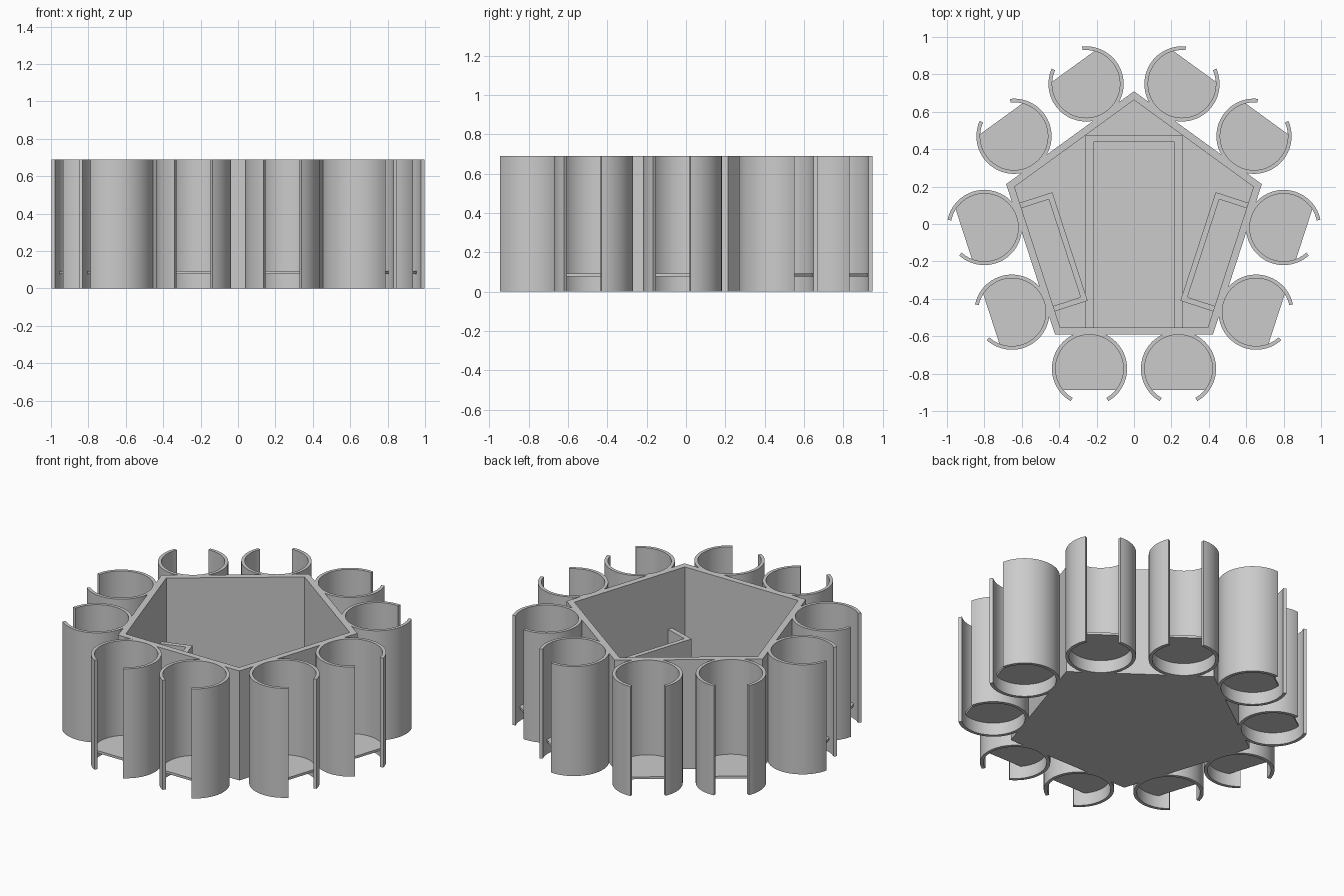
import bpy, bmesh
from math import sin, cos, pi, radians, sqrt

cube = bpy.data.objects.get("Cube")
if cube:
    bpy.data.objects.remove(cube)

grey = bpy.data.materials.new("plain_grey")
grey.use_nodes = True
colour = (0.6, 0.6, 0.6, 1)
grey.diffuse_color = colour
grey.node_tree.nodes["Principled BSDF"].inputs["Base Color"].default_value = colour

HEIGHT = 0.69
CENTRE_Y = -0.009
RADIUS = 0.7187
WALL = 0.038
FLOOR = 0.03
APOTHEM = RADIUS * cos(pi / 5) - WALL   # inner face distance
TURN = radians(72)


def add_object(name, bm, turn=0, smooth=False):
    bmesh.ops.recalc_face_normals(bm, faces=bm.faces)
    mesh = bpy.data.meshes.new(name)
    bm.to_mesh(mesh)
    bm.free()
    mesh.materials.append(grey)
    ob = bpy.data.objects.new(name, mesh)
    bpy.context.collection.objects.link(ob)
    ob.location.y = CENTRE_Y
    ob.rotation_euler.z = turn
    if smooth:
        bpy.ops.object.select_all(action='DESELECT')
        ob.select_set(True)
        bpy.context.view_layer.objects.active = ob
        bpy.ops.object.shade_smooth_by_angle(angle=radians(30))
    return ob


def ring(bm, points, z):
    return [bm.verts.new((x, y, z)) for x, y in points]


def bridge(bm, a, b, closed=True):
    n = len(a)
    for i in range(n if closed else n - 1):
        j = (i + 1) % n
        bm.faces.new((a[i], a[j], b[j], b[i]))


def open_wall(outer, inner, z0, z1):
    """Upright wall between two matching open paths."""
    bm = bmesh.new()
    loops = [ring(bm, outer, z0), ring(bm, outer, z1),
             ring(bm, inner, z1), ring(bm, inner, z0)]
    for i in range(4):
        bridge(bm, loops[i], loops[(i + 1) % 4], closed=False)
    for end in (0, -1):
        bm.faces.new([loop[end] for loop in loops])
    return bm


def slab(points, z0, z1):
    bm = bmesh.new()
    low, high = ring(bm, points, z0), ring(bm, points, z1)
    bridge(bm, low, high)
    bm.faces.new(low)
    bm.faces.new(high)
    return bm


def arc(cx, cy, r, start, end, steps):
    return [(cx + r * sin(start + (end - start) * i / steps),
             cy - r * cos(start + (end - start) * i / steps))
            for i in range(steps + 1)]


def pentagon(r):
    return [(r * sin(k * TURN), r * cos(k * TURN)) for k in range(5)]


# Five-sided basin with a solid floor
bm = bmesh.new()
outer, inner = pentagon(RADIUS), pentagon(RADIUS - WALL / cos(pi / 5))
loops = [ring(bm, outer, 0), ring(bm, outer, HEIGHT),
         ring(bm, inner, HEIGHT), ring(bm, inner, FLOOR)]
for a, b in zip(loops, loops[1:]):
    bridge(bm, a, b)
bm.faces.new(loops[0])
bm.faces.new(loops[3])
add_object("pentagon_basin", bm)

# Two open tubes with a trimmed shelf on every side
TUBE_R, BORE_R, TUBE_Y, GAP = 0.201, 0.181, -0.764, pi / 6
CHORD = 0.115
for k in range(5):
    for side, label in ((-1, "right"), (1, "left")):
        cx = side * 0.238
        paths = [arc(cx, TUBE_Y, r, GAP, 2 * pi - GAP, 60) for r in (TUBE_R, BORE_R)]
        add_object(f"tube_{k + 1}_{label}", open_wall(*paths, 0, HEIGHT),
                   k * TURN, True)
        cut = pi / 2 - (pi / 2 - sqrt(0) - 0.883)   # angle where the shelf is cut straight
        shelf = arc(cx, TUBE_Y, BORE_R + 0.001, cut, 2 * pi - cut, 48)
        add_object(f"shelf_{k + 1}_{label}", slab(shelf, 0.078, 0.093), k * TURN, True)


def bay(half, back, front, t, left_open_y):
    """Three-sided wall, open towards the side wall at left_open_y."""
    outer = [(-half, left_open_y), (-half, back), (half, back), (half, left_open_y)]
    h = half - t
    inner = [(-h, left_open_y), (-h, front), (h, front), (h, left_open_y)]
    return outer, inner


# Low central bay, open at the front wall
add_object("central_bay_wall",
           open_wall(*bay(0.26, 0.486, 0.447, 0.043, -APOTHEM), FLOOR, 0.1))

# Taller bays against the two flanking walls
for k, label in ((1, "left"), (4, "right")):
    add_object(f"side_bay_wall_{label}",
               open_wall(*bay(0.305, -0.36, -0.39, 0.03, -APOTHEM), FLOOR, 0.33),
               k * TURN)
